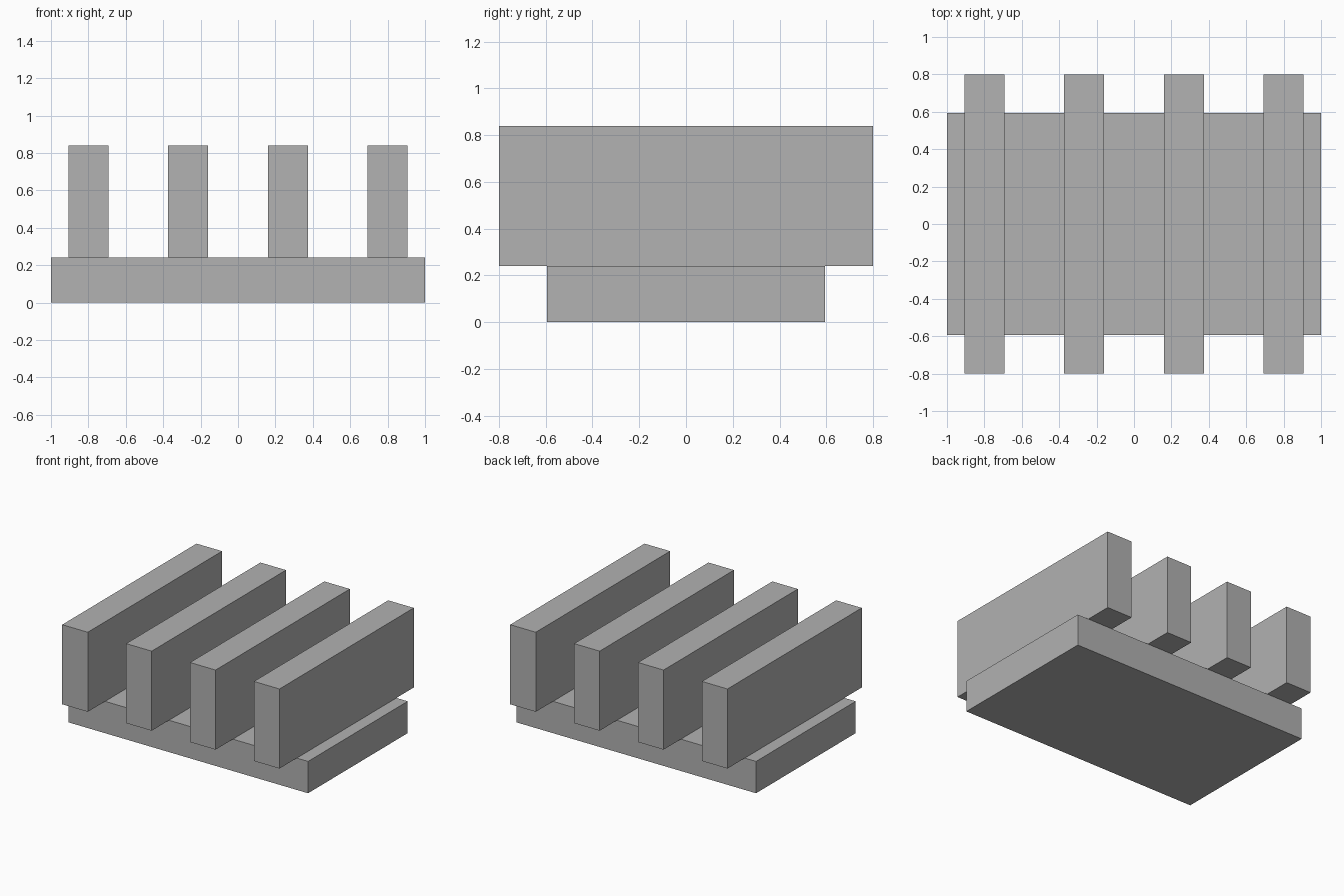
import bpy

cube = bpy.data.objects.get("Cube")
if cube:
    bpy.data.objects.remove(cube, do_unlink=True)

# Single flat grey
grey = bpy.data.materials.new("plain_grey")
grey.use_nodes = True
colour = (0.445, 0.445, 0.445, 1)
grey.diffuse_color = colour
grey.node_tree.nodes["Principled BSDF"].inputs["Base Color"].default_value = colour


def box(name, size, centre):
    bpy.ops.mesh.primitive_cube_add(size=1, location=centre)
    ob = bpy.context.object
    ob.name = ob.data.name = name
    ob.scale = size
    bpy.ops.object.transform_apply(location=False, rotation=False, scale=True)
    ob.data.materials.append(grey)
    return ob


BASE_HEIGHT = 0.24
BAR_HEIGHT = 0.6
BAR_SPACING = 0.533

# Base slab
box("base_slab", (2, 1.187, BASE_HEIGHT), (0, 0, BASE_HEIGHT / 2))

# Four evenly spaced bars overhanging the slab at front and back
for i in range(4):
    x = (i - 1.5) * BAR_SPACING
    box(f"bar_{i + 1}", (0.213, 1.6, BAR_HEIGHT), (x, 0, BASE_HEIGHT + BAR_HEIGHT / 2))
